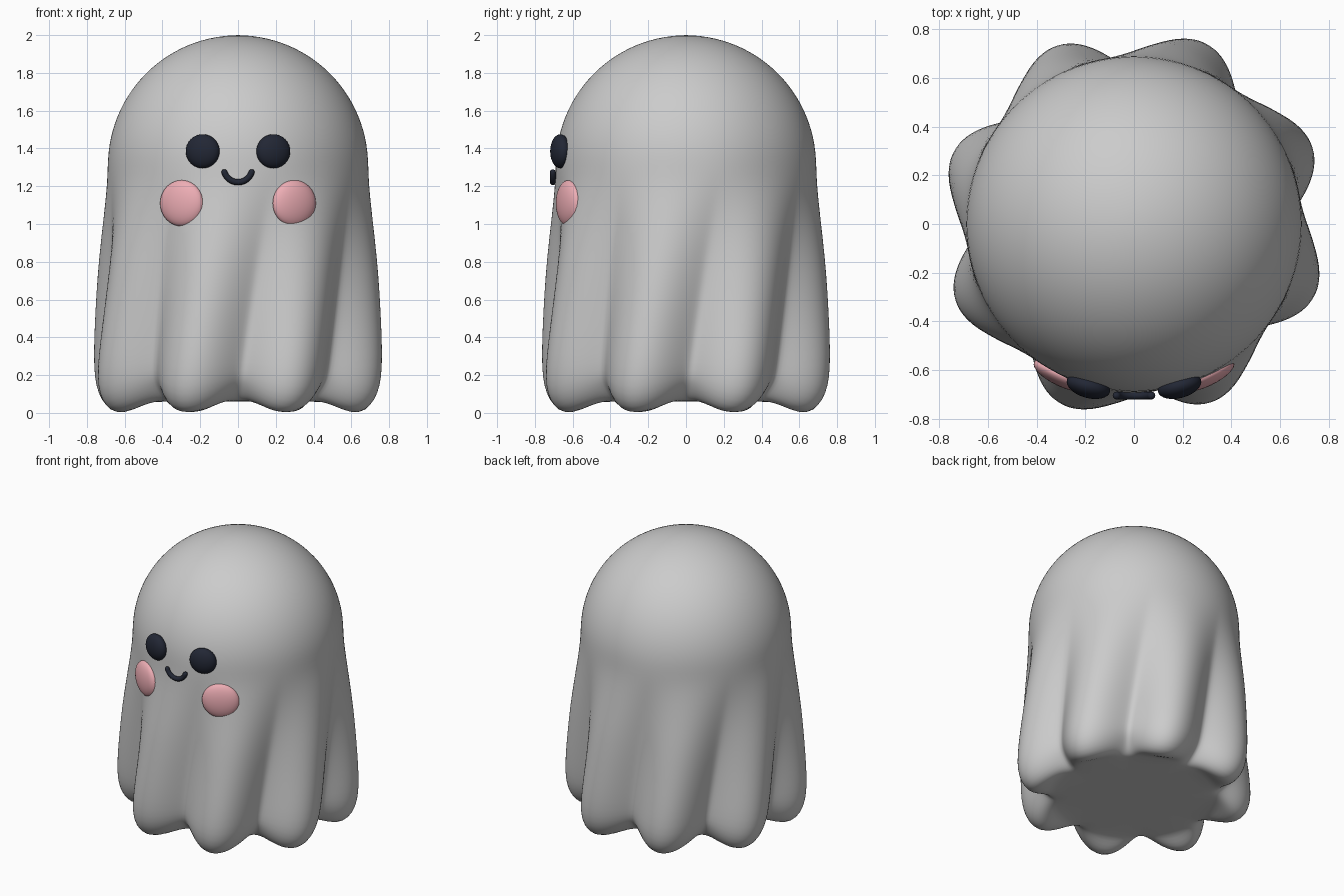
import bpy, bmesh
from math import sin, cos, pi, radians, atan2
from mathutils import Matrix, Vector

if "Cube" in bpy.data.objects:
    bpy.data.objects.remove(bpy.data.objects["Cube"])


def material(name, color):
    m = bpy.data.materials.new(name)
    m.diffuse_color = color
    m.use_nodes = True
    m.node_tree.nodes["Principled BSDF"].inputs["Base Color"].default_value = m.diffuse_color
    return m


DARK = material("dark", (0.016, 0.02, 0.035, 1))
PINK = material("pink", (0.85, 0.42, 0.46, 1))


def add_mesh(name, bm, mat=None):
    bmesh.ops.recalc_face_normals(bm, faces=bm.faces)
    for f in bm.faces:
        f.smooth = True
    me = bpy.data.meshes.new(name)
    bm.to_mesh(me)
    bm.free()
    ob = bpy.data.objects.new(name, me)
    bpy.context.collection.objects.link(ob)
    if mat:
        me.materials.append(mat)
    return ob


# Sheet body: blend between a fold-crest profile and a fold-valley profile (r, z)
FOLDS, SEG, R, ZC = 8, 128, 0.69, 1.31
crest = [(0.50, 0.06), (0.55, 0.055), (0.60, 0.025), (0.66, -0.002), (0.72, 0.008),
         (0.77, 0.06), (0.797, 0.14), (0.803, 0.24), (0.795, 0.38), (0.78, 0.54),
         (0.76, 0.74), (0.735, 0.92), (0.708, 1.10), (0.693, 1.22)]
valley = [(0.50, 0.06), (0.525, 0.065), (0.55, 0.08), (0.575, 0.105), (0.60, 0.135),
          (0.622, 0.165), (0.64, 0.20), (0.65, 0.26), (0.656, 0.38), (0.662, 0.54),
          (0.67, 0.74), (0.678, 0.92), (0.686, 1.10), (0.69, 1.22)]
dome = [(R * cos(a), ZC + R * sin(a)) for a in [i * pi / 28 for i in range(14)]]
crest += dome
valley += dome

bm = bmesh.new()
rings = []
for (rc, zc), (rv, zv) in zip(crest, valley):
    ring = []
    for i in range(SEG):
        u = 2 * pi * i / SEG
        w = ((1 + cos(FOLDS * u)) / 2) ** 0.65
        r, z = rv + (rc - rv) * w, zv + (zc - zv) * w
        a = u + radians(22 + 12 * min(z, 1.3))   # folds twist gently upward
        ring.append(bm.verts.new((r * cos(a), r * sin(a), z)))
    rings.append(ring)
for lo, hi in zip(rings, rings[1:]):
    for i in range(SEG):
        j = (i + 1) % SEG
        bm.faces.new((lo[i], lo[j], hi[j], hi[i]))
top = bm.verts.new((0, 0, ZC + R))
floor = bm.verts.new((0, 0, 0.06))
for i in range(SEG):
    j = (i + 1) % SEG
    bm.faces.new((rings[-1][i], rings[-1][j], top))
    bm.faces.new((rings[0][j], rings[0][i], floor))
body = add_mesh("sheet_body", bm)
sub = body.modifiers.new("smooth", 'SUBSURF')
sub.levels = sub.render_levels = 1


# Flattened discs that sit on the surface, facing outward
def disc(name, pos, size, mat):
    bm = bmesh.new()
    turn = atan2(pos[0], -pos[1])
    mx = (Matrix.Translation(pos) @ Matrix.Rotation(turn, 4, 'Z')
          @ Matrix.Diagonal((*size, 1)))
    bmesh.ops.create_uvsphere(bm, u_segments=32, v_segments=20, radius=1, matrix=mx)
    add_mesh(name, bm, mat)


for side, s in (("left", -1), ("right", 1)):
    disc(side + "_eye", (s * 0.187, -0.665, 1.385), (0.092, 0.05, 0.09), DARK)
    disc(side + "_cheek", (s * 0.298, -0.622, 1.11), (0.125, 0.045, 0.122), PINK)

# Smile: round-ended tube along an arc
cu = bpy.data.curves.new("smile", 'CURVE')
cu.dimensions = '3D'
cu.bevel_depth = 0.016
cu.bevel_resolution = 4
cu.use_fill_caps = True
ARC, HALF = 0.0755, radians(72)
pts = [(-HALF + 2 * HALF * i / 24, 1.0) for i in range(25)]
caps = [(HALF + 0.016 / ARC * sin(t), cos(t)) for t in (0.5, 0.9, 1.25, 1.5)]
pts = [(-a, r) for a, r in reversed(caps)] + pts + caps
sp = cu.splines.new('POLY')
sp.points.add(len(pts) - 1)
for p, (a, r) in zip(sp.points, pts):
    p.co = (ARC * sin(a), -0.705, 1.297 - ARC * cos(a), 1)
    p.radius = r
sp.use_smooth = True
cu.materials.append(DARK)
bpy.context.collection.objects.link(bpy.data.objects.new("smile", cu))
